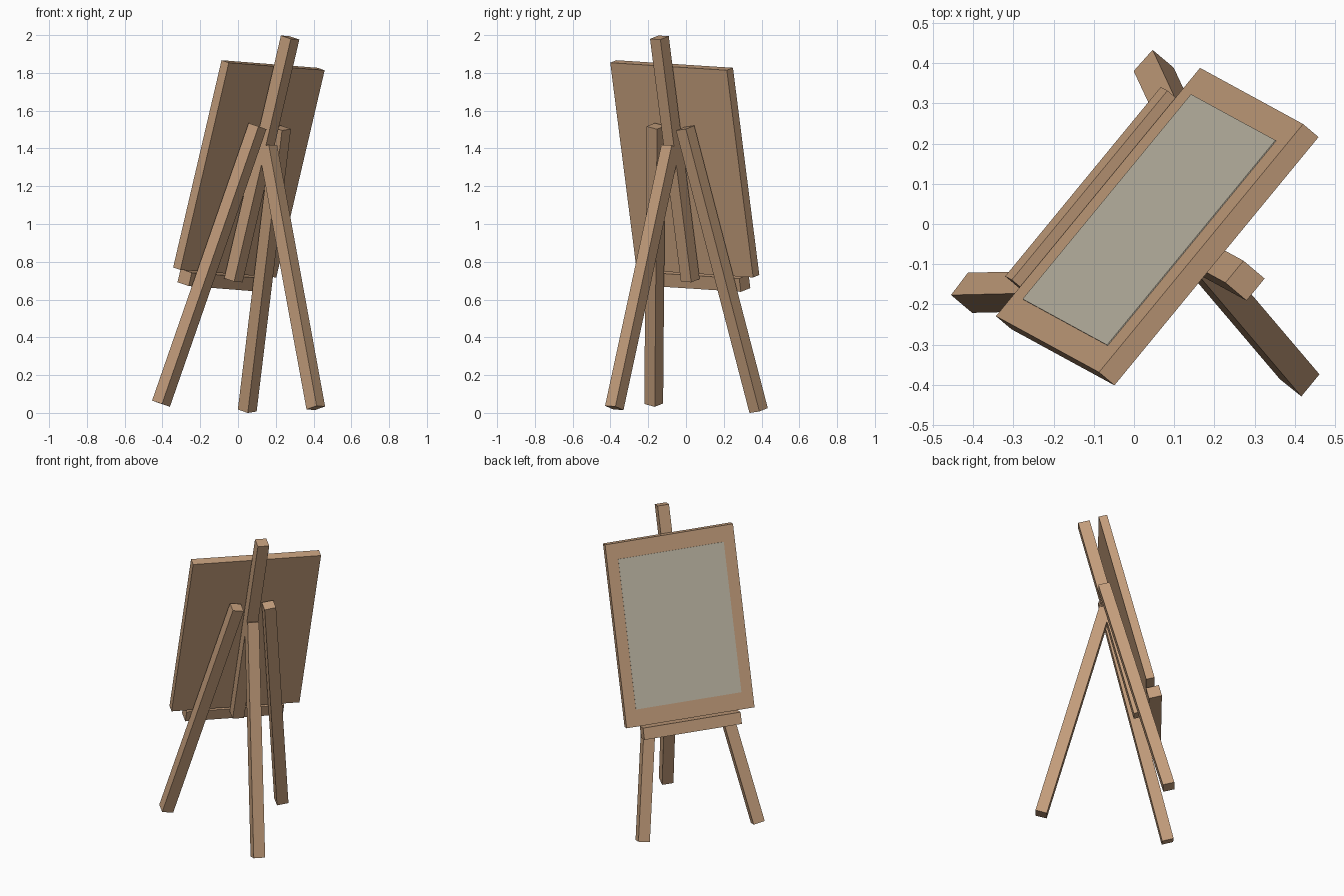
import bpy
from mathutils import Matrix, Vector

if "Cube" in bpy.data.objects:
    bpy.data.objects.remove(bpy.data.objects["Cube"])

# Easel frame: U across the board, V up the board, N out of the canvas face
N = Vector((-0.739, 0.624, 0.252)).normalized()
U = Vector((0.634, 0.771, -0.050))
U = (U - N * U.dot(N)).normalized()
V = N.cross(U)
FRAME = Matrix((U, V, N)).transposed()
if V.z < 0:
    V = -V
    FRAME = Matrix((U, V, N)).transposed()
MID = -0.033          # centre line of the easel along U
T = 0.071             # timber thickness


def material(name, rgb):
    m = bpy.data.materials.new(name)
    m.diffuse_color = (*rgb, 1)
    m.use_nodes = True
    m.node_tree.nodes["Principled BSDF"].inputs["Base Color"].default_value = m.diffuse_color
    return m


wood = material("wood", (0.55, 0.34, 0.20))
paper = material("canvas", (0.52, 0.48, 0.38))


def beam(name, start, end, width, depth, side, mat=wood):
    """Box from start to end (easel coordinates), width measured along side."""
    a, b = FRAME @ Vector(start), FRAME @ Vector(end)
    d = (b - a).normalized()
    s = FRAME @ Vector(side)
    s = (s - d * s.dot(d)).normalized()
    rot = Matrix((s, d.cross(s), d)).transposed().to_4x4()
    size = Matrix.Diagonal((width, depth, (b - a).length, 1))
    bpy.ops.mesh.primitive_cube_add(size=1)
    ob = bpy.context.object
    ob.name = name
    ob.data.transform(rot @ size)
    ob.location = (a + b) / 2
    ob.data.materials.append(mat)
    return ob


ACROSS, OUT = (1, 0, 0), (0, 0, 1)

# Central mast
beam("mast", (MID, 0.67, 0.209), (MID, 2.0, 0.209), T, T, ACROSS)

# Splayed pair of front legs
for label, s in (("left", -1), ("right", 1)):
    beam(f"{label}_front_leg", (MID + s * 0.36, -0.024, 0.207),
         (MID + s * 0.10, 1.51, 0.207), T, T, OUT)

# Rear prop leg
beam("rear_leg", (MID, 0.165, -0.535), (MID, 1.407, 0.187), T, T, ACROSS)

# Drawing board, canvas sheet and ledge
beam("board", (MID, 0.695, 0.279), (MID, 1.83, 0.279), 0.80, 0.052, ACROSS)
beam("canvas", (MID, 0.80, 0.3055), (MID, 1.73, 0.3055), 0.66, 0.004, ACROSS, paper)
beam("ledge", (MID, 0.612, 0.290), (MID, 0.685, 0.290), 0.61, 0.08, ACROSS)
